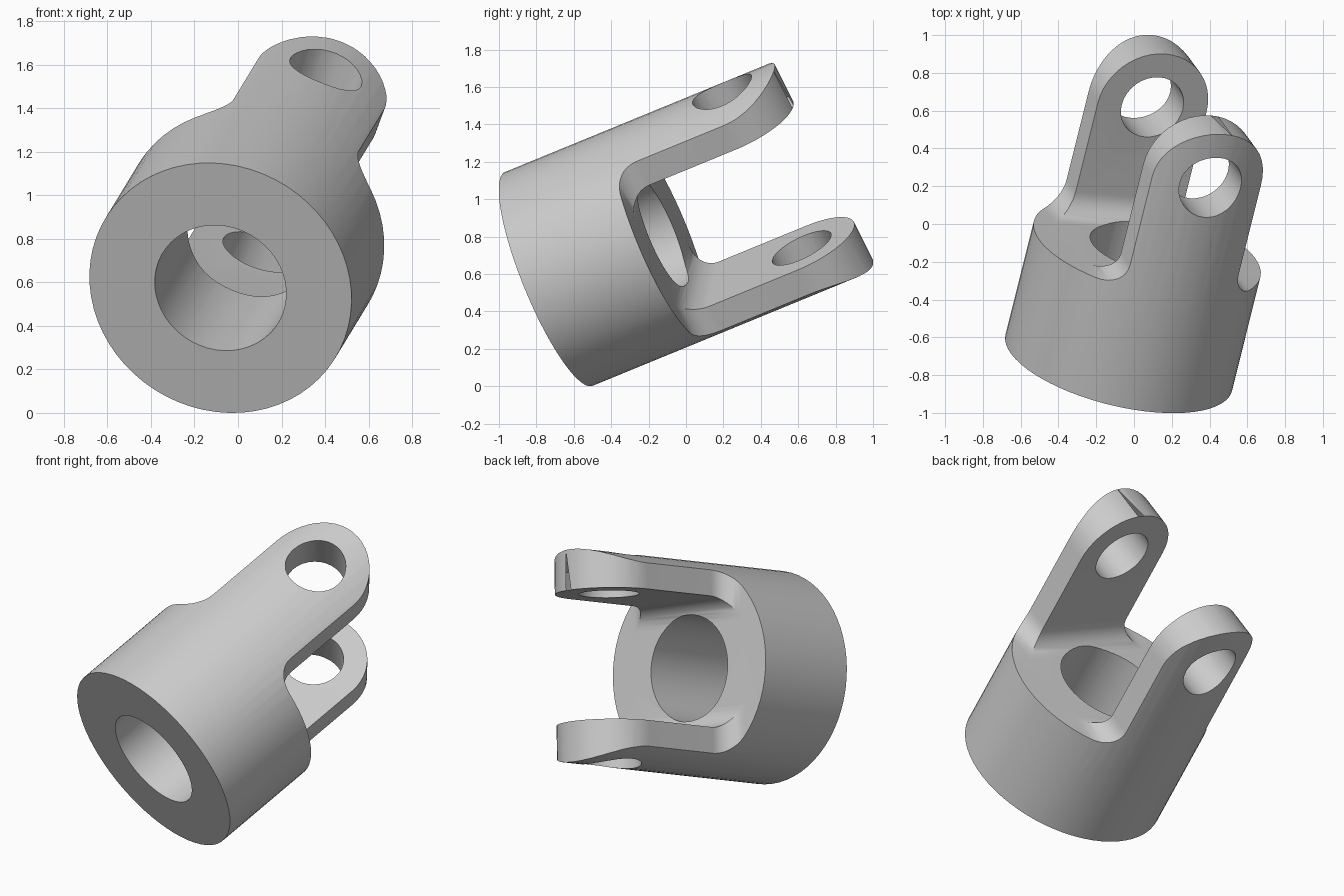
import bpy
from math import cos, sin, pi, radians
from mathutils import Vector, Matrix

cube = bpy.data.objects.get("Cube")
if cube:
    bpy.data.objects.remove(cube, do_unlink=True)

# Main dimensions, with the socket axis along local z and the pin along local y
RADIUS, BORE, BODY = 0.618, 0.31, 0.667
PIN_Z, PIN_R = 1.32, 0.175
LUG_HALF, GAP_HALF, FILLET = 0.312, 0.381, 0.13


def arc(cx, cz, r, start, end, steps):
    """Points along an arc, angles in degrees."""
    angles = [radians(start + (end - start) * i / steps) for i in range(steps + 1)]
    return [(cx + r * cos(a), cz + r * sin(a)) for a in angles]


def prism(name, profile, along):
    """Extrude a closed (u, z) profile through the part along x or y."""
    n = len(profile)
    verts = []
    for d in (-1, 1):
        verts += [(d, u, z) if along == "x" else (u, d, z) for u, z in profile]
    faces = [list(range(n)), list(range(n, 2 * n))]
    faces += [(i, (i + 1) % n, n + (i + 1) % n, n + i) for i in range(n)]
    mesh = bpy.data.meshes.new(name)
    mesh.from_pydata(verts, [], faces)
    obj = bpy.data.objects.new(name, mesh)
    bpy.context.collection.objects.link(obj)
    bpy.context.view_layer.objects.active = obj
    bpy.ops.object.mode_set(mode="EDIT")
    bpy.ops.mesh.select_all(action="SELECT")
    bpy.ops.mesh.normals_make_consistent(inside=False)
    bpy.ops.object.mode_set(mode="OBJECT")
    return obj


def cylinder(name, radius, depth, z, sides, rotation=(0, 0, 0)):
    bpy.ops.mesh.primitive_cylinder_add(vertices=sides, radius=radius, depth=depth,
                                        location=(0, 0, z), rotation=rotation)
    obj = bpy.context.object
    obj.name = name
    return obj


def combine(target, tool, operation):
    """Apply a boolean and discard the tool."""
    tool.hide_render = True
    mod = target.modifiers.new(tool.name, "BOOLEAN")
    mod.operation, mod.solver, mod.object = operation, "EXACT", tool
    bpy.context.view_layer.objects.active = target
    bpy.ops.object.modifier_apply(modifier=mod.name)
    bpy.data.objects.remove(tool, do_unlink=True)


# Full-length round bar
yoke = cylinder("fork_yoke", RADIUS, 2, 1, 64)

# Side outline: wide body, fillets, straight lug with a round end
edge = LUG_HALF + FILLET
right = [(1, -0.2), (1, BODY)] + arc(edge, BODY + FILLET, FILLET, 270, 180, 8)
left = [(-u, z) for u, z in reversed(right)]
outline = right + arc(0, PIN_Z, LUG_HALF, 0, 180, 24) + left
combine(yoke, prism("lug_outline", outline, "y"), "INTERSECT")

# Slot between the lugs, with rounded inner corners
inner = GAP_HALF - FILLET
slot = [(GAP_HALF, 3), (-GAP_HALF, 3)]
slot += arc(-inner, BODY + FILLET, FILLET, 180, 270, 8)
slot += arc(inner, BODY + FILLET, FILLET, 270, 360, 8)
combine(yoke, prism("slot", slot, "x"), "DIFFERENCE")

# Socket bore and pin holes
combine(yoke, cylinder("bore", BORE, 3, 0.5, 48), "DIFFERENCE")
combine(yoke, cylinder("pin_hole", PIN_R, 3, PIN_Z, 32, (pi / 2, 0, 0)), "DIFFERENCE")

# Tilt the part into its resting pose
axis = Vector((0.225, 0.901, 0.37)).normalized()
pin = Vector((0.315, -0.426, 0.848))
pin = (pin - axis * pin.dot(axis)).normalized()
side = pin.cross(axis)
pose = Matrix((side, pin, axis)).transposed().to_4x4()
pose.translation = (-0.083, -0.732, 0.575)
yoke.data.transform(pose @ yoke.matrix_world)
yoke.matrix_world = Matrix.Identity(4)

# Rest on the ground, centred
for i in range(3):
    values = [v.co[i] for v in yoke.data.vertices]
    shift = min(values) if i == 2 else (min(values) + max(values)) / 2
    for v in yoke.data.vertices:
        v.co[i] -= shift

# Single grey finish
grey = bpy.data.materials.new("plain_grey")
grey.use_nodes = True
colour = (0.6, 0.6, 0.6, 1)
grey.diffuse_color = colour
grey.node_tree.nodes["Principled BSDF"].inputs["Base Color"].default_value = colour
yoke.data.materials.clear()
yoke.data.materials.append(grey)

bpy.ops.object.select_all(action="DESELECT")
yoke.select_set(True)
bpy.context.view_layer.objects.active = yoke
bpy.ops.object.shade_smooth_by_angle(angle=radians(30))
